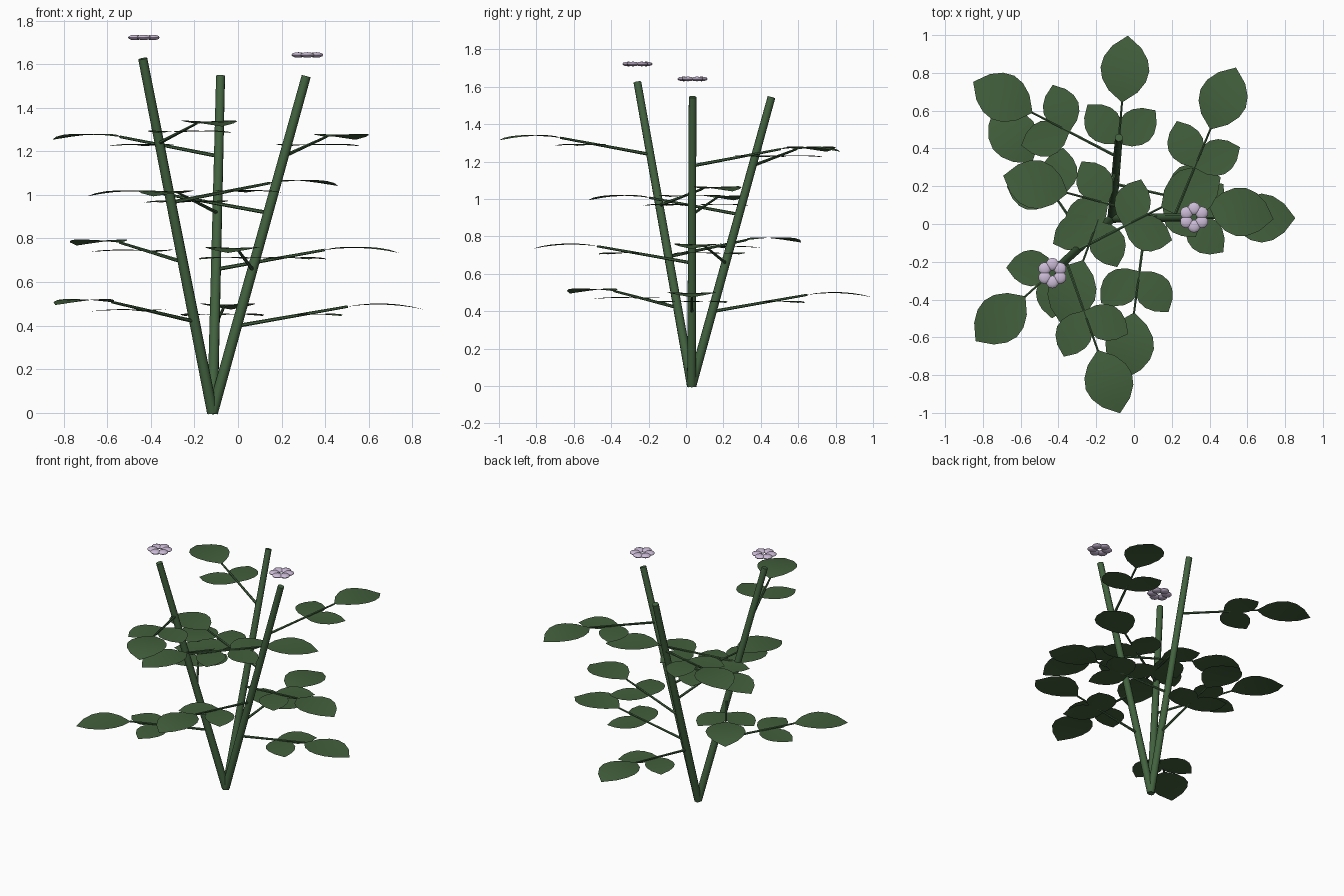
import bpy, bmesh, math
from mathutils import Vector, Matrix

cube = bpy.data.objects.get("Cube")
if cube:
    bpy.data.objects.remove(cube)


def material(name, color):
    m = bpy.data.materials.new(name)
    m.use_nodes = True
    m.diffuse_color = (*color, 1)
    m.node_tree.nodes["Principled BSDF"].inputs["Base Color"].default_value = (*color, 1)
    return m


LEAF = material("leaf green", (0.055, 0.115, 0.045))
STEM = material("stem green", (0.055, 0.125, 0.05))
PETAL = material("pale lilac", (0.6, 0.5, 0.68))


def finish(bm, name, mats, smooth=True):
    mesh = bpy.data.meshes.new(name)
    bm.to_mesh(mesh)
    bm.free()
    for m in mats:
        mesh.materials.append(m)
    ob = bpy.data.objects.new(name, mesh)
    bpy.context.collection.objects.link(ob)
    if smooth:
        bpy.ops.object.select_all(action='DESELECT')
        ob.select_set(True)
        bpy.context.view_layer.objects.active = ob
        bpy.ops.object.shade_smooth_by_angle(angle=math.radians(50))
    return ob


def add_tube(bm, a, b, r1, r2, sides):
    # Tapered round rod from a to b
    d = b - a
    rot = d.to_track_quat('Z', 'Y').to_matrix().to_4x4()
    bmesh.ops.create_cone(bm, cap_ends=True, segments=sides, radius1=r1, radius2=r2,
                          depth=d.length, matrix=Matrix.Translation((a + b) / 2) @ rot)


def add_leaflet(bm, matrix, length, arch, segments=6):
    # Ovate blade along +x, arched along its length, edges slightly raised
    rows = []
    for i in range(segments + 1):
        t = i / segments
        half = 0.365 * length * max(math.sin(math.pi * t), 0) ** 0.75
        z = arch * length * (0.4 * t - 0.5 * t * t)
        pts = [(t * length, s * half, z + 0.04 * half * abs(s)) for s in (-1, 0, 1)]
        if i in (0, segments):
            pts = [pts[1]] * 3
            v = bm.verts.new(matrix @ Vector(pts[1]))
            rows.append([v, v, v])
        else:
            rows.append([bm.verts.new(matrix @ Vector(p)) for p in pts])
    for r, q in zip(rows, rows[1:]):
        for k in (0, 1):
            corners = list(dict.fromkeys((r[k], q[k], q[k + 1], r[k + 1])))
            bm.faces.new(corners).material_index = 1


def compound_leaf(name, origin, angle):
    # Stalk with a pair of side leaflets and one end leaflet
    bm = bmesh.new()
    frame = Matrix.Translation(origin) @ Matrix.Rotation(math.radians(angle), 4, 'Z')
    slope = 0.175
    add_tube(bm, frame @ Vector((0, 0, 0)), frame @ Vector((0.51, 0, 0.51 * slope)), 0.009, 0.006, 6)
    for side in (-1, 1):
        add_leaflet(bm, frame @ Matrix.Translation((0.285, 0, 0.285 * slope))
                    @ Matrix.Rotation(side * math.radians(43), 4, 'Z'), 0.265, 0.14)
    add_leaflet(bm, frame @ Matrix.Translation((0.505, 0, 0.505 * slope)), 0.355, 0.36)
    finish(bm, name, [STEM, LEAF])


def flower(name, center):
    # Ring of six flattened round petals
    bm = bmesh.new()
    for k in range(6):
        a = math.radians(30 + 60 * k)
        offset = Vector((math.cos(a), math.sin(a), 0)) * 0.047
        bmesh.ops.create_uvsphere(bm, u_segments=10, v_segments=6, radius=0.034,
                                  matrix=Matrix.Translation(center + offset)
                                  @ Matrix.Diagonal((1, 1, 0.37, 1)))
    finish(bm, name, [PETAL])


BASE = Vector((-0.117, 0.03, 0))
# Stem name, tip, heading of the lowest leaf, carries a flower
STEMS = [
    ("right_stem", Vector((-0.437, -0.26, 1.625)), -138, True),
    ("back_stem", Vector((-0.08, 0.457, 1.545)), 85, False),
    ("left_stem", Vector((0.313, 0.035, 1.545)), 0, True),
]

for name, tip, heading, blooms in STEMS:
    bm = bmesh.new()
    add_tube(bm, BASE, tip, 0.025, 0.021, 10)
    finish(bm, name, [STEM])
    # Leaves spiral up the stem
    for level in range(4):
        spot = BASE.lerp(tip, 0.258 + 0.168 * level)
        compound_leaf(f"{name}_leaf_{level + 1}", spot, heading - 97.5 * level)
    if blooms:
        flower(f"{name}_flower", tip + Vector((0.005, 0, 0.097)))
